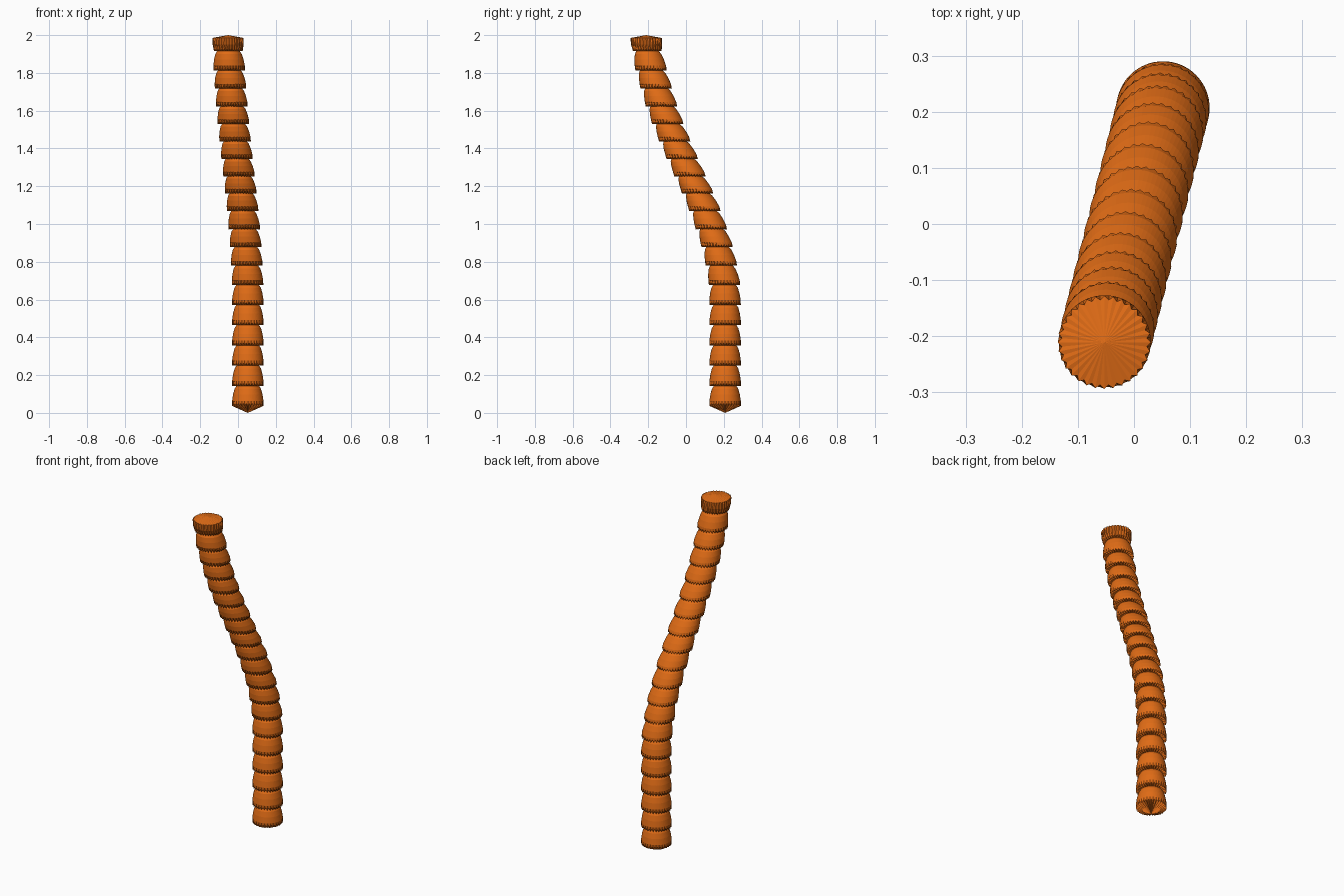
import bpy, bmesh, math

if "Cube" in bpy.data.objects:
    bpy.data.objects.remove(bpy.data.objects["Cube"])

TEETH = 32
N = TEETH * 2

# Height and y of each segment rim, following the curve of the trunk
PATH = [(0.045, 0.207), (0.15, 0.207), (0.258, 0.207), (0.365, 0.207),
        (0.472, 0.207), (0.58, 0.207), (0.685, 0.204), (0.787, 0.187),
        (0.885, 0.165), (0.98, 0.134), (1.077, 0.100), (1.17, 0.061),
        (1.26, 0.021), (1.352, -0.020), (1.445, -0.060), (1.537, -0.097),
        (1.63, -0.130), (1.725, -0.158), (1.82, -0.185), (1.922, -0.205)]
# Dome profile of one segment: fraction of height, radius
DOME = [(0.18, 0.083), (0.5, 0.078), (0.78, 0.070), (0.93, 0.060)]
LEAN = 0.25  # sideways lean relative to y

bm = bmesh.new()
rings = []


def ring(y, z, r, tooth_r=0.0, tooth_z=0.0):
    verts = []
    for i in range(N):
        s = 1 if i % 2 else 0
        a = 2 * math.pi * i / N
        rad = r - s * tooth_r
        verts.append(bm.verts.new((LEAN * y + rad * math.cos(a),
                                   y + rad * math.sin(a), z + s * tooth_z)))
    rings.append(verts)


# Stacked domed segments with toothed lower rims
for (z0, y0), (z1, y1) in zip(PATH, PATH[1:]):
    ring(y0, z0 - 0.008, 0.083, 0.004, 0.014)
    for t, r in DOME:
        ring(y0 + (y1 - y0) * t, z0 + (z1 - z0) * t, r)

# Crown segment, widest near its toothed top edge
z, y = PATH[-1]
ring(y, z - 0.006, 0.076, 0.004, 0.012)
ring(y - 0.004, 1.95, 0.082)
ring(y - 0.006, 1.985, 0.083, 0.007, 0.0)

for a, b in zip(rings, rings[1:]):
    for i in range(N):
        j = (i + 1) % N
        bm.faces.new((a[i], a[j], b[j], b[i]))

# Shallow cones closing both ends
y0, yt = PATH[0][1], y - 0.006
bottom = bm.verts.new((LEAN * y0, y0, 0))
top = bm.verts.new((LEAN * yt, yt, 2.0))
for i in range(N):
    j = (i + 1) % N
    bm.faces.new((bottom, rings[0][j], rings[0][i]))
    bm.faces.new((top, rings[-1][i], rings[-1][j]))

bmesh.ops.recalc_face_normals(bm, faces=bm.faces[:])
mesh = bpy.data.meshes.new("trunk")
bm.to_mesh(mesh)
bm.free()
trunk = bpy.data.objects.new("trunk", mesh)
bpy.context.collection.objects.link(trunk)

bark = bpy.data.materials.new("bark")
bark.diffuse_color = (0.75, 0.15, 0.008, 1)
bark.use_nodes = True
bark.node_tree.nodes["Principled BSDF"].inputs["Base Color"].default_value = bark.diffuse_color
mesh.materials.append(bark)
